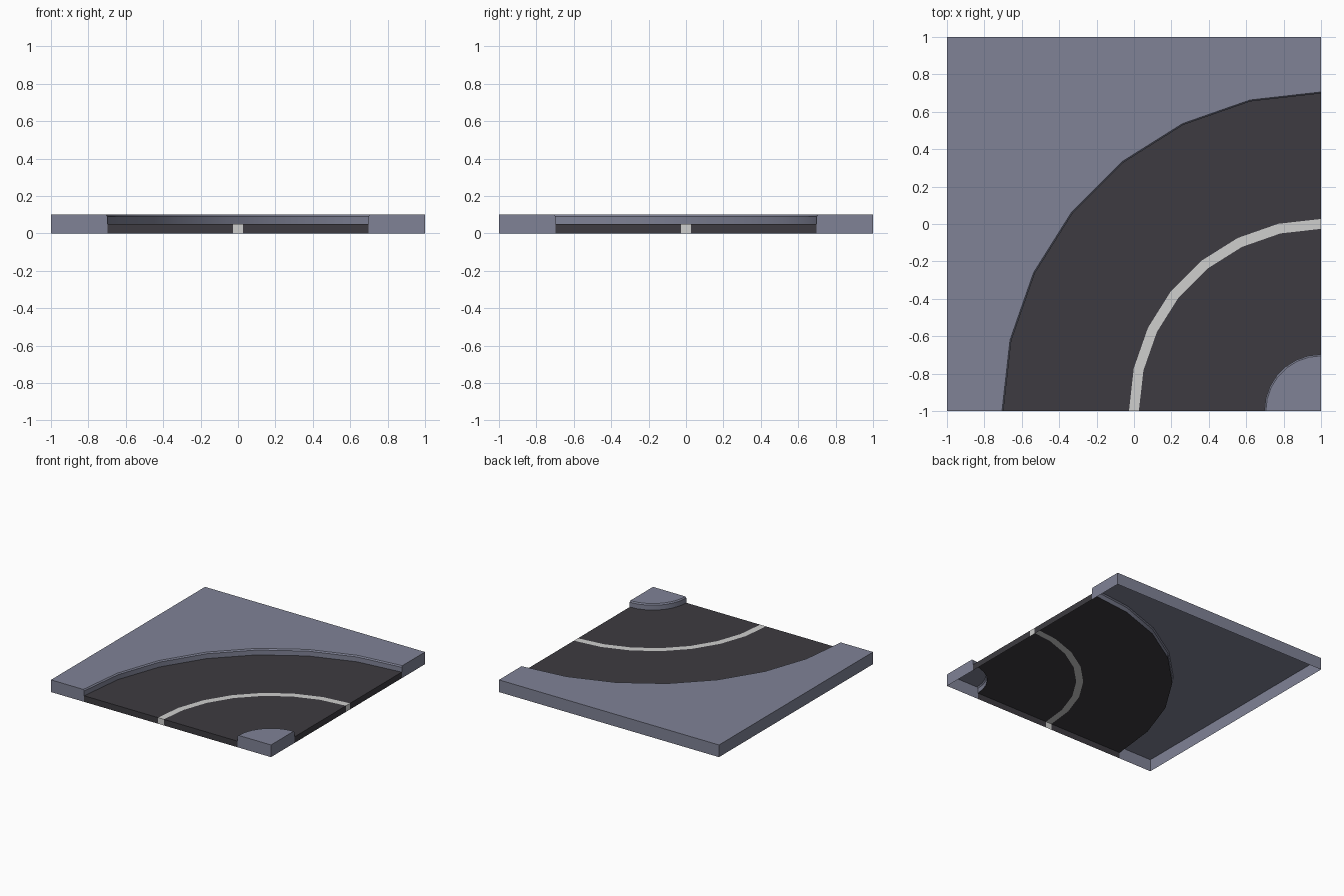
import bpy, bmesh, math
from mathutils import Vector

if "Cube" in bpy.data.objects:
    bpy.data.objects.remove(bpy.data.objects["Cube"])

CX, CY = 1.0, -1.0      # centre of the bend
SEGS = 7                # sides in a quarter turn
ROAD_Z, WALK_Z = 0.05, 0.10


def material(name, rgb):
    m = bpy.data.materials.new(name)
    m.diffuse_color = (*rgb, 1)
    m.use_nodes = True
    m.node_tree.nodes["Principled BSDF"].inputs["Base Color"].default_value = m.diffuse_color
    return m


asphalt = material("asphalt", (0.047, 0.044, 0.052))
paving = material("paving", (0.215, 0.225, 0.305))
paint = material("white_paint", (0.62, 0.62, 0.61))


def polar(r, z, i):
    a = math.pi / 2 * i / SEGS
    return Vector((CX - r * math.sin(a), CY + r * math.cos(a), z))


def add_face(bm, pts, hint, smooth=False):
    """Add a face whose normal follows the hint direction."""
    f = bm.faces.new([bm.verts.new(p) for p in pts])
    f.normal_update()
    if f.normal.dot(Vector(hint)) < 0:
        f.normal_flip()
    f.smooth = smooth


def sweep(bm, profile, side=0, smooth=False):
    """Sweep an (r, z) profile round the bend; side = radial facing."""
    for (r0, z0), (r1, z1) in zip(profile, profile[1:]):
        for i in range(SEGS):
            p = [polar(r0, z0, i), polar(r1, z1, i), polar(r1, z1, i + 1), polar(r0, z0, i + 1)]
            out = (p[0] + p[2]) / 2 - Vector((CX, CY, 0))
            out.z = 0
            add_face(bm, p, out.normalized() * side + Vector((0, 0, 0.5)), smooth)


def end_walls(bm, section):
    """Close both cut ends of the bend with the (r, z) section."""
    add_face(bm, [polar(r, z, 0) for r, z in section], (1, 0, 0))
    add_face(bm, [polar(r, z, SEGS) for r, z in section], (0, -1, 0))


def finish(bm, name, mat):
    bmesh.ops.remove_doubles(bm, verts=bm.verts, dist=1e-5)
    me = bpy.data.meshes.new(name)
    bm.to_mesh(me)
    bm.free()
    me.materials.append(mat)
    ob = bpy.data.objects.new(name, me)
    bpy.context.collection.objects.link(ob)


# Road lanes and centre line: open shells, hollow underneath
for name, r0, r1, mat in (("inner_lane", 0.303, 0.974, asphalt),
                          ("centre_line", 0.974, 1.027, paint),
                          ("outer_lane", 1.027, 1.698, asphalt)):
    bm = bmesh.new()
    sweep(bm, [(r0, ROAD_Z), (r1, ROAD_Z)])
    end_walls(bm, [(r0, 0), (r0, ROAD_Z), (r1, ROAD_Z), (r1, 0)])
    finish(bm, name, mat)

# Outer pavement with chamfered kerb
bm = bmesh.new()
kerb = [(1.698, ROAD_Z), (1.698, 0.09), (1.706, WALK_Z)]
sweep(bm, kerb, -1, True)
corners = [(-1, -1), (-1, 1), (1, 1)]
add_face(bm, [polar(1.706, WALK_Z, i) for i in range(SEGS + 1)]
         + [Vector((x, y, WALK_Z)) for x, y in corners], (0, 0, 1))
end_walls(bm, [(1.698, 0)] + kerb + [(2, WALK_Z), (2, 0)])
for (a, b), hint in zip(zip(corners, corners[1:]), ((-1, 0, 0), (0, 1, 0))):
    add_face(bm, [Vector((*a, 0)), Vector((*b, 0)), Vector((*b, WALK_Z)), Vector((*a, WALK_Z))], hint)
finish(bm, "outer_pavement", paving)

# Inner corner pavement with chamfered kerb
bm = bmesh.new()
kerb = [(0.303, ROAD_Z), (0.303, 0.09), (0.295, WALK_Z)]
sweep(bm, kerb, 1, True)
add_face(bm, [polar(0.295, WALK_Z, i) for i in range(SEGS + 1)]
         + [Vector((CX, CY, WALK_Z))], (0, 0, 1))
end_walls(bm, [(0.303, 0)] + kerb + [(0, WALK_Z), (0, 0)])
finish(bm, "inner_pavement", paving)

# Keep the kerb edges crisp and the curve smooth
for ob in bpy.context.collection.objects:
    ob.select_set(True)
    ob.data.set_sharp_from_angle(angle=math.radians(30))
